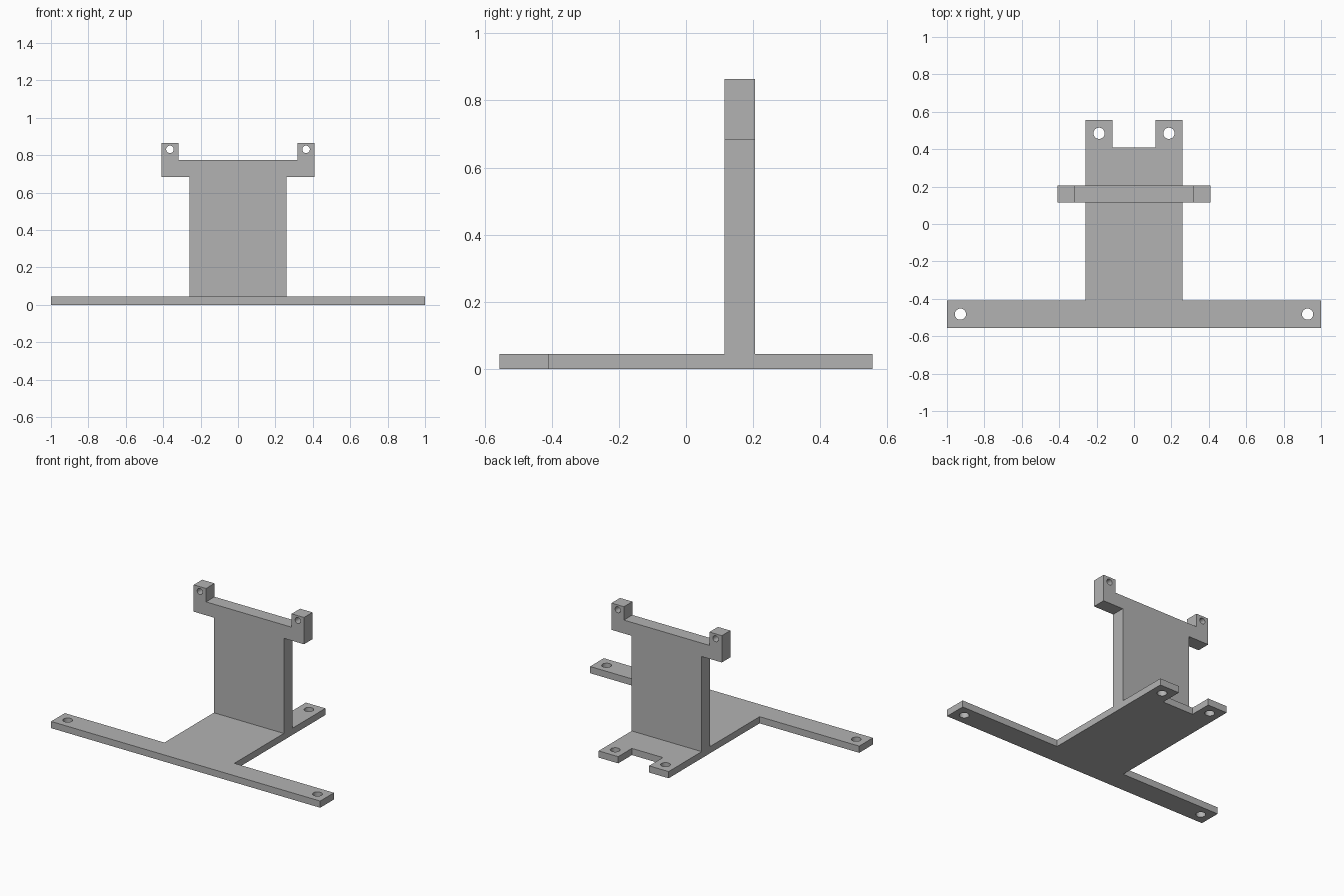
import bpy, bmesh, math
from mathutils import Matrix

cube = bpy.data.objects.get("Cube")
if cube:
    bpy.data.objects.remove(cube, do_unlink=True)

grey = bpy.data.materials.new("plain_grey")
grey.use_nodes = True
colour = (0.45, 0.45, 0.45, 1)
grey.diffuse_color = colour
grey.node_tree.nodes["Principled BSDF"].inputs["Base Color"].default_value = colour


def mirrored(half):
    """Close a right-hand half outline by mirroring it across x = 0."""
    return half + [(-x, y) for x, y in reversed(half)]


def circle(cx, cy, radius, sides=32):
    angles = [2 * math.pi * i / sides for i in range(sides)]
    return [(cx + radius * math.cos(a), cy + radius * math.sin(a)) for a in angles]


def plate(name, half, holes, thickness, matrix):
    """Flat plate, centred on its own plane, with mirrored pairs of round holes."""
    curve = bpy.data.curves.new(name + "_outline", 'CURVE')
    curve.dimensions = '2D'
    curve.fill_mode = 'BOTH'
    curve.extrude = thickness / 2
    loops = [mirrored(half)]
    loops += [circle(side * x, y, r) for x, y, r in holes for side in (1, -1)]
    for loop in loops:
        spline = curve.splines.new('POLY')
        spline.points.add(len(loop) - 1)
        for point, (x, y) in zip(spline.points, loop):
            point.co = (x, y, 0, 1)
        spline.use_cyclic_u = True

    # Turn the filled outline into a clean, welded mesh
    source = bpy.data.objects.new(name + "_outline", curve)
    mesh = bpy.data.meshes.new_from_object(source)
    bpy.data.objects.remove(source)
    bpy.data.curves.remove(curve)
    bm = bmesh.new()
    bm.from_mesh(mesh)
    bmesh.ops.remove_doubles(bm, verts=bm.verts, dist=0.0001)
    bmesh.ops.recalc_face_normals(bm, faces=bm.faces)
    bm.transform(matrix)
    bm.to_mesh(mesh)
    bm.free()

    mesh.name = name
    mesh.materials.clear()
    mesh.materials.append(grey)
    obj = bpy.data.objects.new(name, mesh)
    bpy.context.collection.objects.link(obj)
    bpy.ops.object.select_all(action='DESELECT')
    obj.select_set(True)
    bpy.context.view_layer.objects.active = obj
    bpy.ops.object.shade_smooth_by_angle(angle=math.radians(30))
    return obj


base_height, body, depth = 0.045, 0.26, 0.556

# Base: wide front bar, central tongue and two rear tabs
plate("base_plate",
      [(1, -depth), (1, -0.41), (body, -0.41), (body, depth),
       (0.115, depth), (0.115, 0.41)],
      [(0.928, -0.482, 0.03), (0.187, 0.485, 0.03)],
      base_height, Matrix.Translation((0, 0, base_height / 2)))

# Upright: tall panel with a crossbar and two drilled lugs
plate("upright_panel",
      [(body, base_height), (body, 0.684), (0.41, 0.684), (0.41, 0.864),
       (0.318, 0.864), (0.318, 0.774)],
      [(0.364, 0.831, 0.02)],
      0.09, Matrix.Translation((0, 0.16, 0)) @ Matrix.Rotation(math.pi / 2, 4, 'X'))
